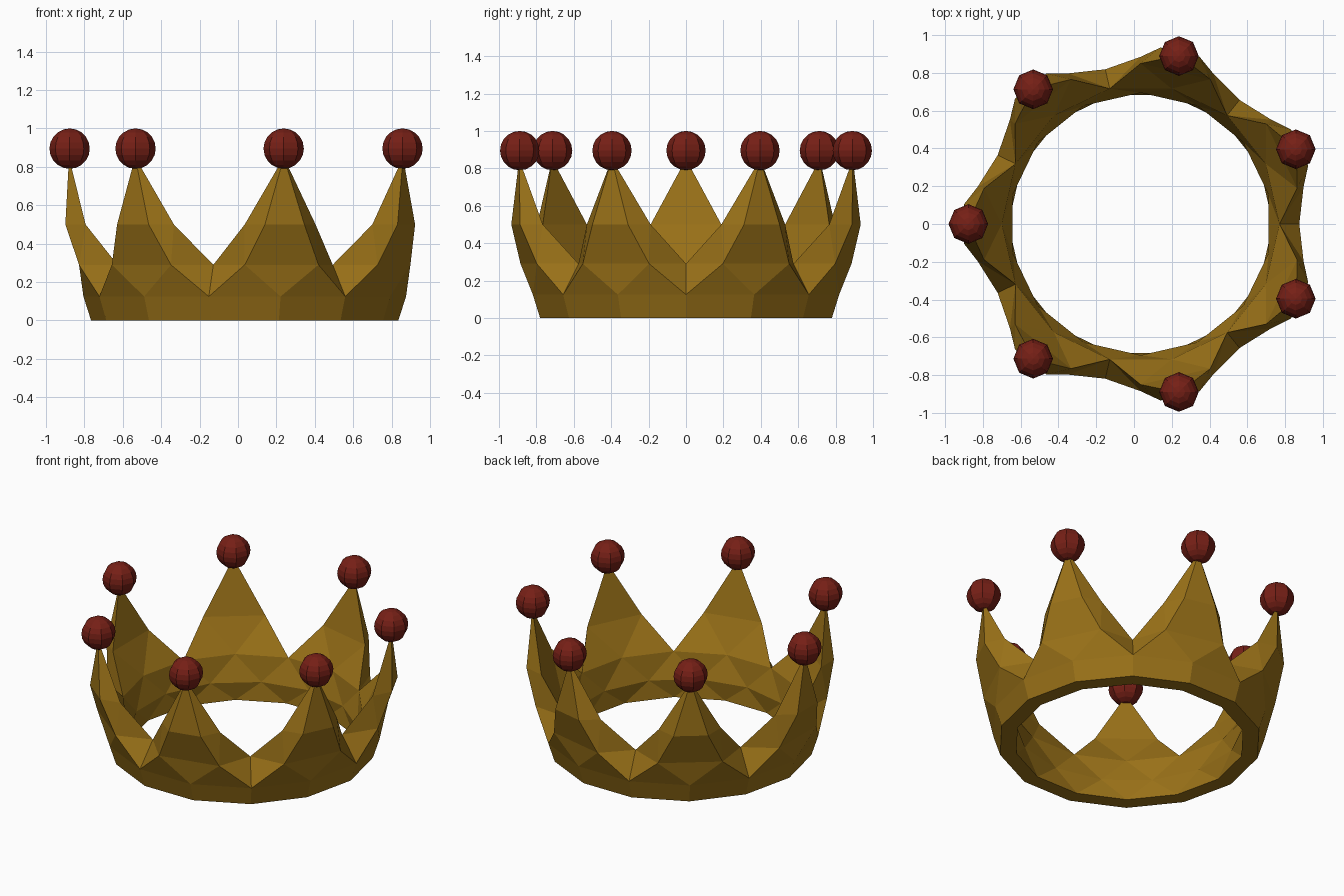
import bpy, bmesh, math

if "Cube" in bpy.data.objects:
    bpy.data.objects.remove(bpy.data.objects["Cube"])

N = 7
STEP = 2 * math.pi / N
CX = 0.035          # axis of the ring


def material(name, color):
    m = bpy.data.materials.new(name)
    m.diffuse_color = color
    m.use_nodes = True
    m.node_tree.nodes["Principled BSDF"].inputs["Base Color"].default_value = m.diffuse_color
    return m


gold = material("gold", (0.32, 0.165, 0.009, 1))
red = material("red", (0.18, 0.014, 0.008, 1))


def finish(bm, name, mat):
    bmesh.ops.remove_doubles(bm, verts=bm.verts, dist=0.0005)
    bmesh.ops.recalc_face_normals(bm, faces=bm.faces)
    me = bpy.data.meshes.new(name)
    bm.to_mesh(me)
    bm.free()
    me.materials.append(mat)
    ob = bpy.data.objects.new(name, me)
    bpy.context.collection.objects.link(ob)
    return ob


# Half of one spike: name -> (angle as a fraction of the spike step, radius, height)
HALF = {
    "bot_out_c": (0, 0.80, 0), "bot_out_v": (.5, 0.80, 0),
    "bot_in_c": (0, 0.70, 0), "bot_in_v": (.5, 0.70, 0),
    "low_out_c": (0, 0.84, .125), "low_out_v": (.5, 0.84, .125),
    "low_in": (.25, 0.695, .125),
    "mid_out": (.25, 0.885, .29),
    "mid_in_c": (0, 0.735, .29), "mid_in_v": (.5, 0.735, .29),
    "up_out": (.125, 0.94, .5), "up_in": (.25, 0.85, .5),
    "tip": (0, 0.915, .85),
}
# Faces repeated on both mirrored halves
SIDE_FACES = [
    "bot_out_c bot_out_v low_out_v low_out_c", "low_out_c low_out_v mid_out",
    "low_out_v mid_in_v mid_out", "mid_out mid_in_v up_in",
    "mid_out up_in up_out", "up_out up_in tip",
    "up_in mid_in_v mid_in_c", "mid_in_v low_in mid_in_c",
    "low_in bot_in_v bot_in_c", "bot_in_c bot_in_v bot_out_v bot_out_c",
]
# Faces spanning both halves: '-' marks the mirrored point
MIDDLE_FACES = [
    "low_out_c mid_out -mid_out", "mid_out up_out -up_out -mid_out",
    "up_out tip -up_out", "up_in tip -up_in", "up_in mid_in_c -up_in",
    "low_in mid_in_c -low_in", "low_in bot_in_c -low_in",
]

# Crown band with spikes
bm = bmesh.new()


def add_face(k, names, flip=1):
    vs = []
    for n in names.split():
        s = -flip if n[0] == "-" else flip
        f, r, z = HALF[n.lstrip("-")]
        a = math.pi + (k + s * f) * STEP
        vs.append(bm.verts.new((CX + r * math.cos(a), r * math.sin(a), z)))
    bm.faces.new(vs)


for k in range(N):
    for names in SIDE_FACES:
        add_face(k, names)
        add_face(k, names, -1)
    for names in MIDDLE_FACES:
        add_face(k, names)
    # inner wall triangles shared between neighbouring spikes
    for key in ("mid_in_v", "bot_in_v"):
        vs = []
        for kk, n in ((k + .25, "low_in"), (k + .5, key), (k + .75, "low_in")):
            _, r, z = HALF[n]
            a = math.pi + kk * STEP
            vs.append(bm.verts.new((CX + r * math.cos(a), r * math.sin(a), z)))
        bm.faces.new(vs)
finish(bm, "crown_band", gold)

# Balls on the spike tips
for k in range(N):
    a = math.pi + k * STEP
    bm = bmesh.new()
    bmesh.ops.create_uvsphere(bm, u_segments=8, v_segments=10, radius=0.105)
    ob = finish(bm, f"tip_ball_{k + 1}", red)
    ob.location = (CX + 0.912 * math.cos(a), 0.912 * math.sin(a), 0.895)
